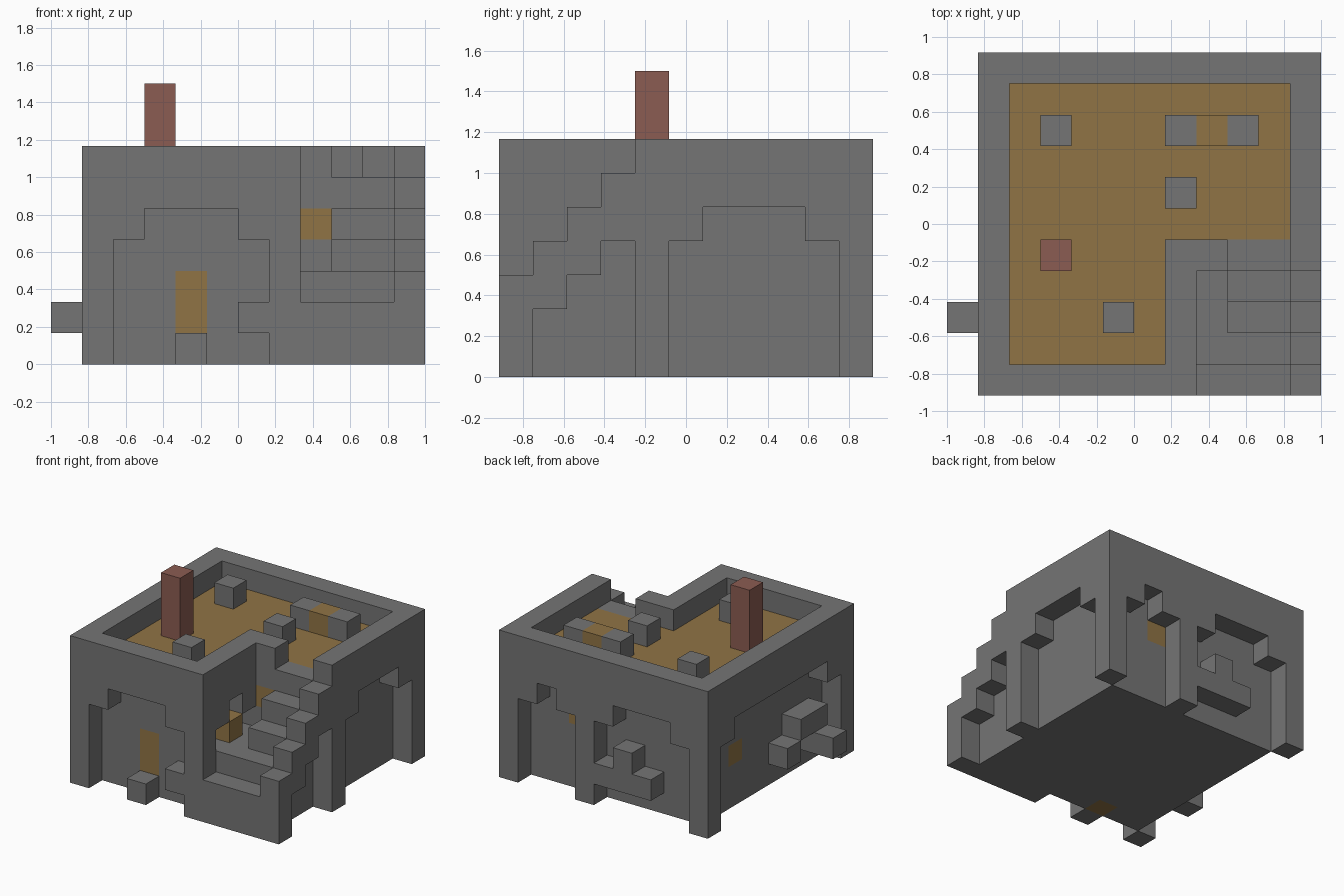
import bpy, bmesh
from itertools import product
from mathutils import Vector

if "Cube" in bpy.data.objects:
    bpy.data.objects.remove(bpy.data.objects["Cube"])

UNIT = 1 / 6
ORIGIN = Vector((-1, -5.5 * UNIT, 0))
blocks = {}  # (column, row, level) -> part name


def material(name, rgb):
    mat = bpy.data.materials.new(name)
    mat.use_nodes = True
    mat.diffuse_color = (*rgb, 1)
    mat.node_tree.nodes["Principled BSDF"].inputs["Base Color"].default_value = (*rgb, 1)
    return mat


def fill(part, low, high=None):
    """Set every block between two corners to a part; None carves."""
    high = high or low
    for cell in product(*(range(a, b + 1) for a, b in zip(low, high))):
        if part:
            blocks[cell] = part
        else:
            blocks.pop(cell, None)


def arch(place, first, last, base=0, crown=4):
    """Carve a recess one block deep, with lower shoulders at both ends."""
    for a in range(first, last + 1):
        top = crown - (a in (first, last))
        fill(None, place(a, base), place(a, top))


# Thick walls with a sunken roof behind a parapet
fill("walls", (1, 0, 0), (11, 10, 6))
fill(None, (2, 1, 6), (10, 9, 6))
fill("roof_deck", (2, 1, 5), (10, 9, 5))

# Stairwell in the front left corner, with its own parapet
fill("walls", (7, 0, 0), (7, 4, 6))
fill("walls", (8, 4, 0), (8, 4, 6))
fill(None, (8, 0, 2), (11, 3, 6))
fill(None, (9, 4, 6), (10, 4, 6))

# Steps, landing and the stepped outer wall beside them
fill("stairs", (8, 1, 2), (10, 3, 2))
for step in range(5):
    fill("stairs", (9, step, 1), (10, step, step + 1))
    fill("stair_wall", (11, step, 0), (11, step, step + 2))
fill("walls", (11, 4, 0), (11, 4, 6))

# Arched recesses on every side
arch(lambda a, k: (a, 0, k), 2, 6)
arch(lambda a, k: (a, 10, k), 2, 6)
arch(lambda a, k: (a, 10, k), 8, 10)
arch(lambda a, k: (1, a, k), 1, 9)
arch(lambda a, k: (11, a, k), 5, 9)
arch(lambda a, k: (7, a, k), 1, 3, base=3)
for row in range(1, 4):
    fill(None, (11, row, 0), (11, row, row))

# Stones left standing in the recesses
for low, high in (((4, 0, 0), None), ((6, 0, 1), None),
                  ((4, 10, 1), (6, 10, 1)), ((5, 10, 2), None),
                  ((1, 4, 1), None), ((1, 2, 2), (1, 3, 2)),
                  ((0, 2, 1), (1, 2, 1))):
    fill("recess_stones", low, high)

# Wooden door and shutters
fill("door", (4, 1, 0), (4, 1, 2))
for cell in ((2, 7, 2), (8, 9, 3), (8, 4, 4), (7, 2, 3)):
    fill("shutters", cell)

# Roof furniture and chimney
for column, row in ((3, 8), (7, 8), (9, 8), (7, 6), (5, 2)):
    fill("roof_stones", (column, row, 6))
fill("roof_crate", (8, 8, 6))
fill("chimney", (3, 4, 6), (3, 4, 8))

stone = material("grey stone", (0.178, 0.178, 0.178))
wood = material("brown wood", (0.28, 0.175, 0.06))
brick = material("red brick", (0.26, 0.107, 0.084))
colours = {"roof_deck": wood, "door": wood, "shutters": wood,
           "roof_crate": wood, "chimney": brick}

AXES = [Vector(axis) for axis in ((1, 0, 0), (0, 1, 0), (0, 0, 1))]


def build(part):
    """Mesh the exposed sides of a part's blocks and merge flat areas."""
    bm = bmesh.new()
    for cell in (c for c, name in blocks.items() if name == part):
        centre = Vector(cell) + Vector((0.5, 0.5, 0.5))
        for n, side in product(range(3), (-1, 1)):
            normal = AXES[n] * side
            if tuple(int(v) for v in Vector(cell) + normal) in blocks:
                continue
            u, v = AXES[(n + 1) % 3] * side, AXES[(n + 2) % 3]
            ring = (-u - v, u - v, u + v, v - u)
            bm.faces.new([bm.verts.new(ORIGIN + UNIT * (centre + (normal + r) / 2))
                          for r in ring])
    bmesh.ops.remove_doubles(bm, verts=bm.verts, dist=0.001)
    bmesh.ops.dissolve_limit(bm, angle_limit=0.01, verts=bm.verts, edges=bm.edges)
    mesh = bpy.data.meshes.new(part)
    bm.to_mesh(mesh)
    bm.free()
    mesh.materials.append(colours.get(part, stone))
    bpy.context.collection.objects.link(bpy.data.objects.new(part, mesh))


for part in sorted(set(blocks.values())):
    build(part)
